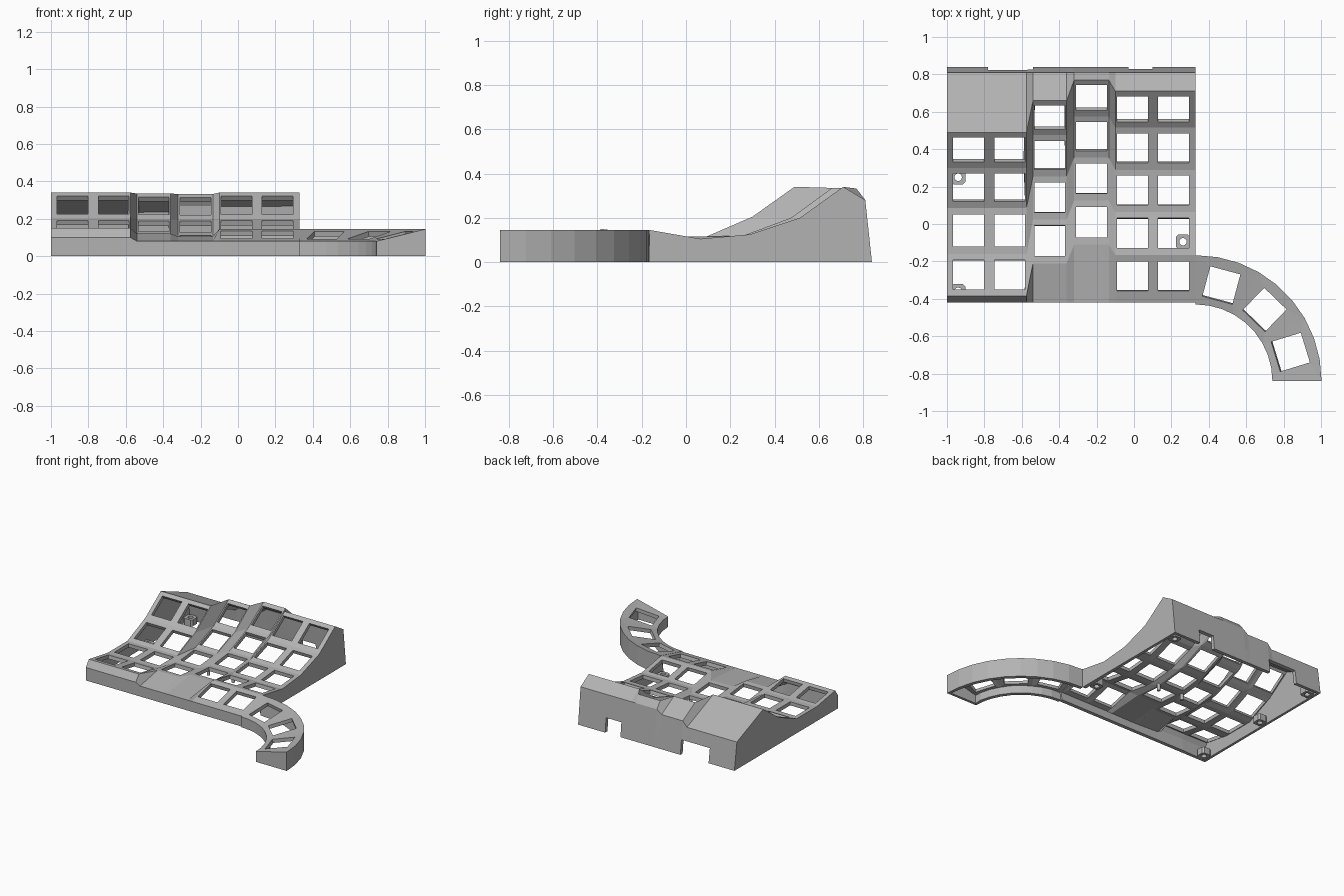
import bpy, bmesh, math
from mathutils import Vector

old = bpy.data.objects.get("Cube")
if old:
    bpy.data.objects.remove(old, do_unlink=True)

grey = bpy.data.materials.new("light_grey_plastic")
grey.use_nodes = True
grey.diffuse_color = (0.45, 0.45, 0.45, 1)
grey.node_tree.nodes["Principled BSDF"].inputs["Base Color"].default_value = grey.diffuse_color


def finish(bm, name, thickness=0.0):
    """Turn a bmesh into an object, optionally thickened inwards."""
    bmesh.ops.remove_doubles(bm, verts=bm.verts, dist=0.0005)
    bmesh.ops.recalc_face_normals(bm, faces=bm.faces)
    if thickness and sum(f.normal.z * f.calc_area() for f in bm.faces) < 0:
        bmesh.ops.reverse_faces(bm, faces=bm.faces)
    mesh = bpy.data.meshes.new(name)
    bm.to_mesh(mesh)
    bm.free()
    mesh.materials.append(grey)
    ob = bpy.data.objects.new(name, mesh)
    bpy.context.collection.objects.link(ob)
    if thickness:
        mod = ob.modifiers.new("wall", 'SOLIDIFY')
        mod.thickness = thickness
        mod.offset = -1
        bpy.context.view_layer.objects.active = ob
        bpy.ops.object.modifier_apply(modifier=mod.name)
        for v in ob.data.vertices:
            v.co.z = max(v.co.z, 0)
    return ob


def face(bm, points):
    return bm.faces.new([bm.verts.new(p) for p in points])


def frame(bm, outer, inner):
    """Four faces between an outer quad and an inner hole quad."""
    for i in range(4):
        j = (i + 1) % 4
        face(bm, [outer[i], outer[j], inner[j], inner[i]])


# Column profiles as (y, z), front to back, between the front and back walls
def profile(front_z, rows, back_z):
    return [(-0.42, 0), (-0.42, front_z)] + rows + [(0.81, back_z), (0.84, 0)]


outer_col = profile(0.10, [(-0.385, 0.15), (-0.16, 0.112), (0.085, 0.112), (0.3, 0.205), (0.49, 0.34)], 0.21)
ring_col = profile(0.08, [(-0.21, 0.12), (0.025, 0.095), (0.255, 0.118), (0.475, 0.2), (0.66, 0.335)], 0.25)
middle_col = profile(0.08, [(-0.11, 0.105), (0.125, 0.088), (0.355, 0.113), (0.575, 0.2), (0.77, 0.332)], 0.28)
inner_col = profile(0.08, [(-0.165, 0.145), (0.065, 0.105), (0.29, 0.125), (0.515, 0.2), (0.71, 0.34)], 0.28)

# Columns: x range, hole centre, profile, first row with a hole
columns = [
    (-1.0, -0.775, -0.885, outer_col, 2),
    (-0.775, -0.575, -0.663, outer_col, 2),
    (-0.54, -0.36, -0.448, ring_col, 2),
    (-0.32, -0.135, -0.228, middle_col, 2),
    (-0.10, 0.105, -0.008, inner_col, 1),
    (0.105, 0.33, 0.212, inner_col, 1),
]
HALF = 0.083

# Main key shell
bm = bmesh.new()
for k, (x0, x1, cx, prof, first) in enumerate(columns):
    for i in range(len(prof) - 1):
        a, b = prof[i], prof[i + 1]

        def at(x, t):
            return Vector((x, a[0] + (b[0] - a[0]) * t, a[1] + (b[1] - a[1]) * t))
        quad = [at(x0, 0), at(x1, 0), at(x1, 1), at(x0, 1)]
        if first <= i <= 5:
            lo = 0.24 if i == 1 else 0.16
            l, r = max(cx - HALF, x0 + 0.008), min(cx + HALF, x1 - 0.008)
            frame(bm, quad, [at(l, lo), at(r, lo), at(r, 0.86), at(l, 0.86)])
        else:
            face(bm, quad)
    # Sloped bridge to the next column
    if k + 1 < len(columns) and columns[k + 1][0] > x1:
        nx, nprof = columns[k + 1][0], columns[k + 1][3]
        for i in range(len(prof) - 1):
            face(bm, [(x1, *prof[i]), (nx, *nprof[i]), (nx, *nprof[i + 1]), (x1, *prof[i + 1])])

# Side walls; the one beside the thumb arc starts behind it
face(bm, [(-1, *p) for p in outer_col])
face(bm, [(0.33, -0.165, 0)] + [(0.33, *p) for p in inner_col[2:]])
bmesh.ops.remove_doubles(bm, verts=bm.verts, dist=0.0005)


# Connector notches in the foot of the back wall
def back_faces():
    return [f for f in bm.faces if all(v.co.y > 0.8 for v in f.verts)]


notches = [(-0.78, -0.54), (-0.03, 0.10)]
cuts = [((x, 0, 0), (1, 0, 0)) for n in notches for x in n] + [((0, 0, 0.11), (0, 0, 1))]
for co, no in cuts:
    fs = back_faces()
    geom = list({g for f in fs for g in (f, *f.edges, *f.verts)})
    bmesh.ops.bisect_plane(bm, geom=geom, dist=0.0001, plane_co=co, plane_no=no)
gone = []
for f in back_faces():
    c = f.calc_center_median()
    if c.z < 0.11 and any(n[0] < c.x < n[1] for n in notches):
        gone.append(f)
bmesh.ops.delete(bm, geom=gone, context='FACES')
finish(bm, "key_shell", 0.028)

# Curved thumb arc, tilted inwards
CX, CY, R_IN, R_OUT = 0.33, -0.84, 0.41, 0.673


def arc(r, deg, ground=False):
    a = math.radians(deg)
    z = 0 if ground else 0.08 + 0.065 * (r - R_IN) / (R_OUT - R_IN)
    return Vector((CX + r * math.cos(a), CY + r * math.sin(a), z))


def hole_corner(mid, dr, dt):
    r = math.hypot(0.53 + dr, dt)
    return arc(r, mid + math.degrees(math.atan2(dt, 0.53 + dr)))


bm = bmesh.new()
for s in range(3):
    d0, d1 = s * 30, s * 30 + 30
    mid = (17, 46, 75)[s]
    h = [hole_corner(mid, u * HALF, v * HALF) for u, v in ((-1, -1), (1, -1), (1, 1), (-1, 1))]
    steps = range(d0, d1 + 1, 10)
    outer = [arc(R_OUT, d) for d in steps]
    inner = [arc(R_IN, d) for d in steps]
    face(bm, [inner[0], outer[0], h[1], h[0]])
    face(bm, outer + [h[2], h[1]])
    face(bm, [outer[-1], inner[-1], h[3], h[2]])
    face(bm, inner[::-1] + [h[0], h[3]])
    for d in range(d0, d1, 10):
        for r in (R_IN, R_OUT):
            face(bm, [arc(r, d), arc(r, d + 10), arc(r, d + 10, True), arc(r, d, True)])
face(bm, [arc(R_IN, 0), arc(R_OUT, 0), arc(R_OUT, 0, True), arc(R_IN, 0, True)])
finish(bm, "thumb_arc", 0.028)


# Screw bosses with a round hole, at the base of the shell
def screw_boss(name, x, y, half=0.038, height=0.05):
    bm = bmesh.new()
    n = 16
    rings = []
    for z in (0, height):
        out, hole = [], []
        for i in range(n):
            a = 2 * math.pi * (i + 0.5) / n
            c, s = math.cos(a), math.sin(a)
            m = half / max(abs(c), abs(s))
            out.append(bm.verts.new((x + c * m, y + s * m, z)))
            hole.append(bm.verts.new((x + c * 0.02, y + s * 0.02, z)))
        rings += [out, hole]
    ob, hb, ot, ht = rings
    for i in range(n):
        j = (i + 1) % n
        for p, q in ((ob, hb), (ot, ht), (ob, ot), (hb, ht)):
            bm.faces.new([p[i], p[j], q[j], q[i]])
    finish(bm, name)


bosses = [("outer_back", -0.94, 0.765), ("outer_middle", -0.94, 0.25), ("outer_front", -0.94, -0.36),
          ("inner_back", 0.27, 0.765), ("inner_front", 0.262, -0.095)]
for name, x, y in bosses:
    screw_boss("screw_boss_" + name, x, y)

# Slim posts hanging under the middle column
for name, x in (("left", -0.125), ("right", -0.335)):
    bm = bmesh.new()
    bmesh.ops.create_cone(bm, cap_ends=True, segments=12, radius1=0.012, radius2=0.012, depth=0.07)
    bmesh.ops.translate(bm, verts=bm.verts, vec=(x, 0.12, 0.05))
    finish(bm, "support_post_" + name)
